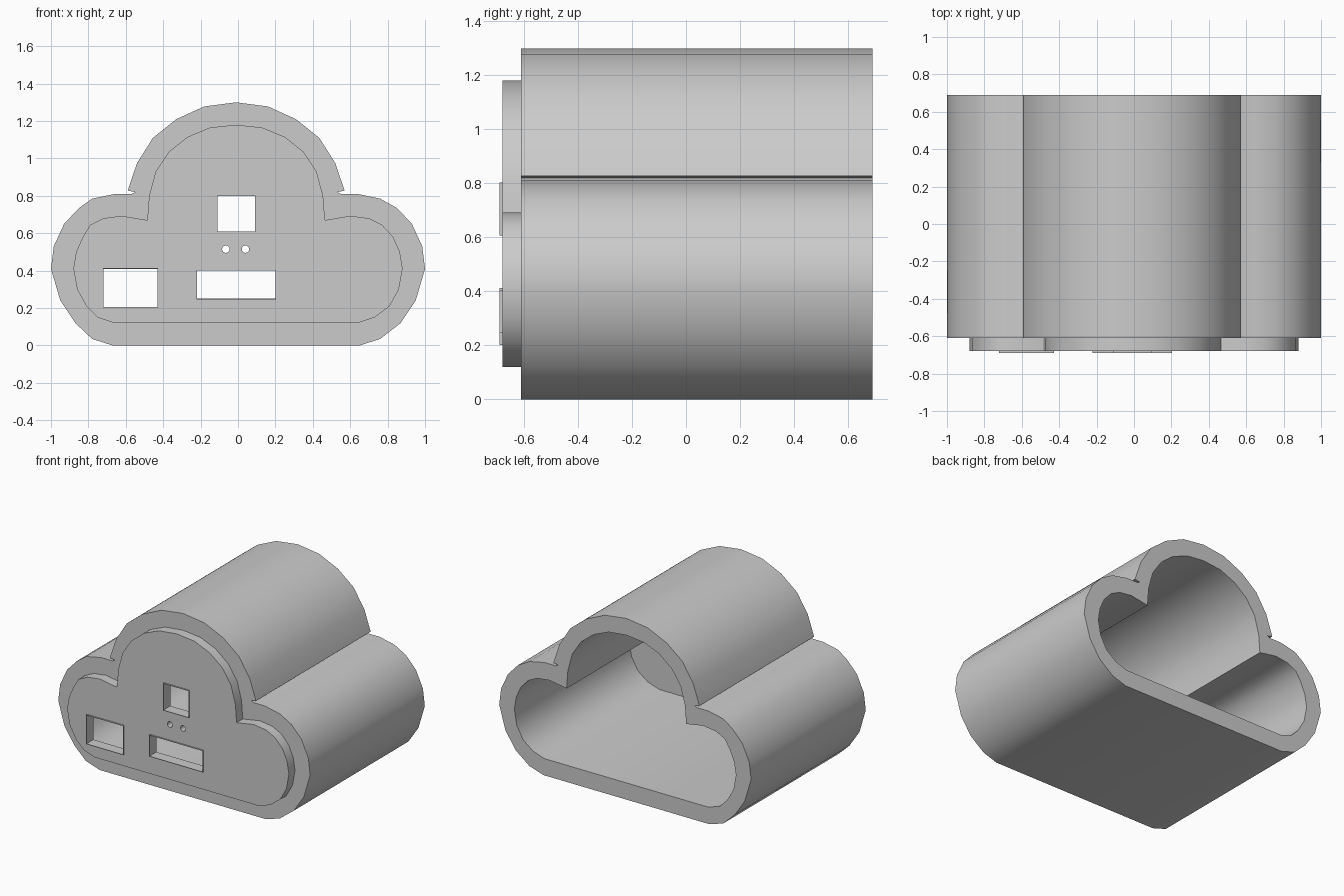
import bpy
import math

cube = bpy.data.objects.get("Cube")
if cube:
    bpy.data.objects.remove(cube, do_unlink=True)

grey = bpy.data.materials.new("plain_grey")
grey.use_nodes = True
colour = (0.6, 0.6, 0.6, 1)
grey.diffuse_color = colour
grey.node_tree.nodes["Principled BSDF"].inputs["Base Color"].default_value = colour


def mirrored(half):
    """Close a right-hand half profile; the left lobe sits a touch further out."""
    left = [(-x - (0.02 if abs(x) < 0.8 else 0), z) for x, z in reversed(half[:-1])]
    return half + left


def rect(x0, x1, z0, z1, grow=0):
    return [(x0 - grow, z0 - grow), (x1 + grow, z0 - grow),
            (x1 + grow, z1 + grow), (x0 - grow, z1 + grow)]


def circle(x, z, r, n=16):
    return [(x + r * math.cos(math.tau * i / n), z + r * math.sin(math.tau * i / n))
            for i in range(n)]


def extrude(name, loops, y0, y1):
    """Fill nested outlines in the xz plane and extrude them from y0 to y1."""
    curve = bpy.data.curves.new(name, "CURVE")
    curve.dimensions = "2D"
    curve.fill_mode = "BOTH"
    curve.extrude = (y1 - y0) / 2
    for loop in loops:
        spline = curve.splines.new("POLY")
        spline.points.add(len(loop) - 1)
        for point, (x, z) in zip(spline.points, loop):
            point.co = (x, z, 0, 1)
        spline.use_cyclic_u = True
    temp = bpy.data.objects.new(name + "_outline", curve)
    bpy.context.collection.objects.link(temp)
    bpy.context.view_layer.update()
    graph = bpy.context.evaluated_depsgraph_get()
    mesh = bpy.data.meshes.new_from_object(temp.evaluated_get(graph))
    bpy.data.objects.remove(temp, do_unlink=True)
    mesh.materials.clear()
    mesh.materials.append(grey)
    obj = bpy.data.objects.new(name, mesh)
    obj.rotation_euler.x = math.pi / 2
    obj.location.y = (y0 + y1) / 2
    bpy.context.collection.objects.link(obj)
    bpy.ops.object.select_all(action="DESELECT")
    obj.select_set(True)
    bpy.context.view_layer.objects.active = obj
    bpy.ops.object.shade_smooth_by_angle(angle=math.radians(35))
    return obj


# Cloud outlines, from the bottom of the right lobe up to the crown
outer = mirrored([(.65, 0), (.76, .035), (.87, .12), (.95, .24), (1, .41), (.985, .53),
                  (.93, .65), (.85, .735), (.76, .785), (.64, .81), (.55, .81),
                  (.53, .82), (.57, .828), (.52, .975), (.435, 1.11), (.31, 1.21),
                  (.16, 1.278), (-.01, 1.3)])
inner = mirrored([(.64, .12), (.73, .15), (.81, .21), (.86, .3), (.88, .41), (.865, .5),
                  (.83, .58), (.77, .645), (.7, .68), (.6, .693), (.465, .67),
                  (.455, .8), (.42, .93), (.35, 1.035), (.25, 1.115), (.13, 1.165),
                  (-.01, 1.18)])

# Hollow shell, open at the back
extrude("cloud_shell", [outer, inner], -.61, .69)

# Front panel with its cut-outs
windows = {"upper": (-.11, .09, .61, .8),
           "middle": (-.22, .2, .25, .4),
           "side": (-.72, -.43, .205, .41)}
holes = [rect(*w) for w in windows.values()]
holes += [circle(x, .515, .02) for x in (-.065, .04)]
extrude("front_panel", [inner] + holes, -.68, -.61)

# Thin raised lips round the windows
for name, w in windows.items():
    extrude(name + "_window_lip", [rect(*w, grow=.003), rect(*w)], -.69, -.68)
